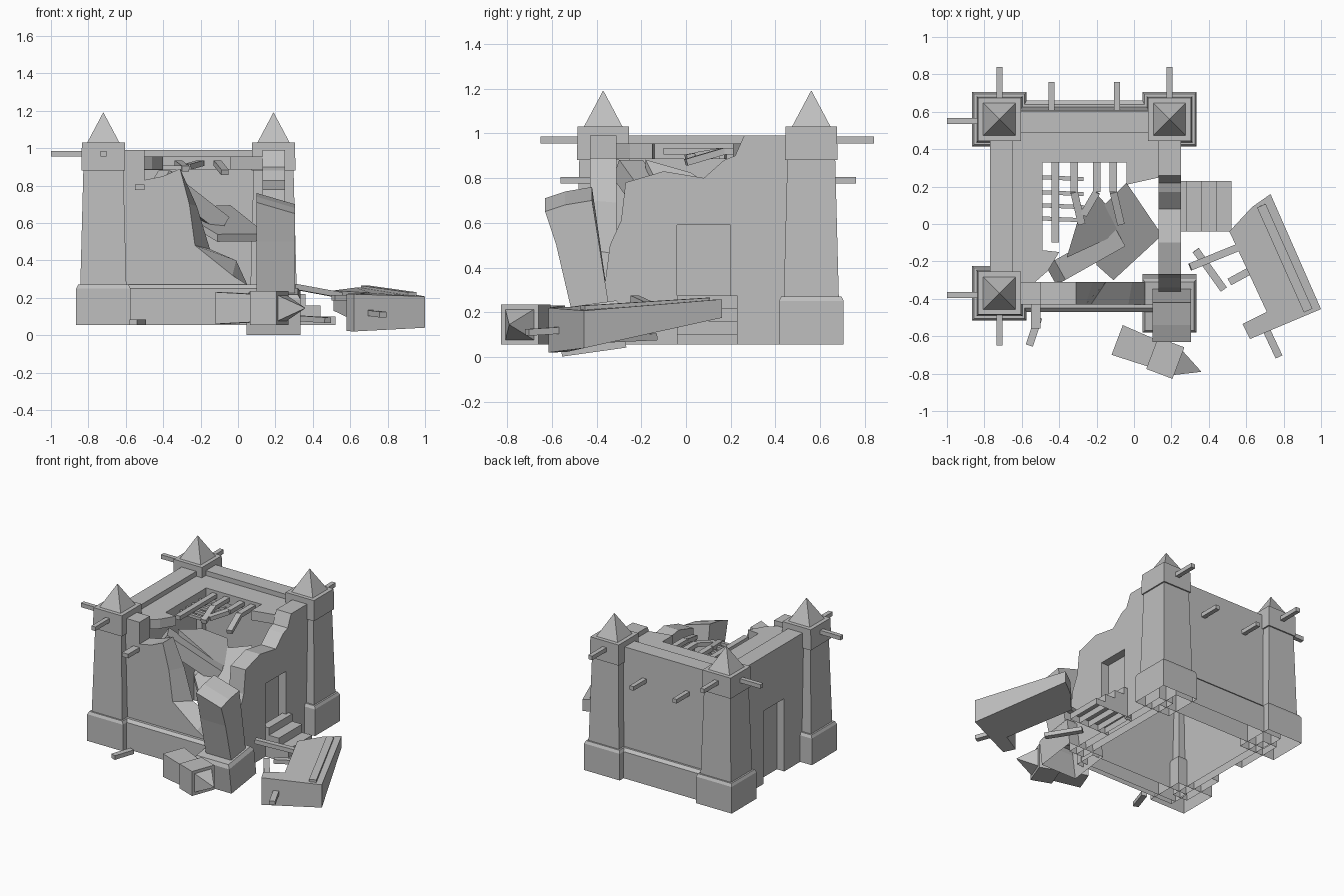
import bpy, bmesh
from math import radians
from mathutils import Vector, Matrix

if "Cube" in bpy.data.objects:
    bpy.data.objects.remove(bpy.data.objects["Cube"])

GREY = (0.52, 0.52, 0.52, 1)
stone = bpy.data.materials.new("stone_grey")
stone.use_nodes = True
stone.diffuse_color = GREY
stone.node_tree.nodes["Principled BSDF"].inputs["Base Color"].default_value = GREY

GROUND, LEDGE, TOP = 0.055, 0.27, 0.99


def finish(name, bm, matrix=Matrix()):
    bmesh.ops.recalc_face_normals(bm, faces=bm.faces)
    # Walls are hollow shells, open where they meet the ground
    soles = [f for f in bm.faces if all(abs(v.co.z - GROUND) < 1e-4 for v in f.verts)]
    bmesh.ops.delete(bm, geom=soles, context="FACES_ONLY")
    mesh = bpy.data.meshes.new(name)
    bm.to_mesh(mesh)
    bm.free()
    mesh.materials.append(stone)
    obj = bpy.data.objects.new(name, mesh)
    obj.matrix_world = matrix
    bpy.context.collection.objects.link(obj)
    return obj


def prism(name, outline, axis, lo, hi, far_outline=None):
    """Extrude a 2D outline along one world axis, optionally into a second outline."""
    bm = bmesh.new()
    place = {"x": lambda a, b, t: (t, a, b),
             "y": lambda a, b, t: (a, t, b),
             "z": lambda a, b, t: (a, b, t)}[axis]
    rings = [[bm.verts.new(place(a, b, t)) for a, b in pts]
             for pts, t in ((outline, lo), (far_outline or outline, hi))]
    for ring in rings:
        bm.faces.new(ring)
    n = len(outline)
    for i in range(n):
        j = (i + 1) % n
        bm.faces.new((rings[0][i], rings[0][j], rings[1][j], rings[1][i]))
    return finish(name, bm)


def loft(name, sections, matrix, open_bottom=False):
    """Stack square sections given as (height, half width)."""
    bm = bmesh.new()
    rings = [[bm.verts.new((sx * h, sy * h, z))
              for sx, sy in ((-1, -1), (1, -1), (1, 1), (-1, 1))] for z, h in sections]
    for low, high in zip(rings, rings[1:]):
        for i in range(4):
            j = (i + 1) % 4
            bm.faces.new((low[i], low[j], high[j], high[i]))
    bm.faces.new(rings[-1])
    if not open_bottom:
        bm.faces.new(rings[0])
    return finish(name, bm, matrix)


def box(name, x, y, z):
    return prism(name, [(x[0], y[0]), (x[1], y[0]), (x[1], y[1]), (x[0], y[1])], "z", *z)


def beam(name, a, b, w=0.032, h=0.03):
    """Square timber or block between two points."""
    a, b = Vector(a), Vector(b)
    bm = bmesh.new()
    bmesh.ops.create_cube(bm, size=1)
    bmesh.ops.scale(bm, vec=(w, h, (b - a).length), verts=bm.verts)
    turn = (b - a).to_track_quat("Z", "Y").to_matrix().to_4x4()
    return finish(name, bm, Matrix.Translation((a + b) / 2) @ turn)


# Three standing corner towers with caps and spires
TOWER = [(GROUND, .145), (.25, .145), (LEDGE, .135), (LEDGE, .123), (.88, .107),
         (.88, .117), (1.03, .115), (1.03, .086), (1.19, .001)]
WEST, EAST, SOUTH, NORTH = -0.72, 0.19, -0.37, 0.56
for label, x, y in (("front_right", WEST, SOUTH), ("back_right", WEST, NORTH),
                    ("back_left", EAST, NORTH)):
    loft(label + "_tower", TOWER, Matrix.Translation((x, y, 0)), True)
    side, end = (1, NORTH) if y > 0 else (-1, SOUTH)
    beam(label + "_cap_beam", (x, y, .97), (x, end + side * .28, .97))
    if x < 0:
        beam(label + "_side_beam", (x, y - .01, .97), (-1, y - .01, .97))

# Back wall with its plinth
prism("back_wall", [(.49, GROUND), (.66, GROUND), (.66, .25), (.64, LEDGE), (.625, LEDGE),
                    (.605, TOP), (.49, TOP)], "x", WEST, EAST)
for x in (-.44, -.09):
    beam("back_wall_beam", (x, .58, .79), (x, .76, .79))

# Right-hand side wall: plain inner layer, outer layer notched by the door
DOOR = [(-.04, GROUND), (-.04, .59), (.2, .59), (.2, GROUND)]
whole = [(NORTH, GROUND), (NORTH, TOP), (SOUTH, TOP), (SOUTH, GROUND)]
prism("right_wall_inner", whole, "x", -.71, -.65)
prism("right_wall_outer", whole + DOOR, "x", -.77, -.71)

# Broken left side wall
broken = [(NORTH, GROUND), (NORTH, TOP), (.26, TOP), (.22, .9), (.17, .88), (.08, .8),
          (-.1, .83), (-.27, .78), (-.29, .61), (-.34, .5), (-.37, LEDGE), (-.37, GROUND)]
prism("left_wall_inner", broken, "x", .13, .19)
prism("left_wall_outer", broken + DOOR, "x", .19, .25)

# Broken front wall, its ragged edge slanting through the thickness, and plinth
head = [(WEST, GROUND), (WEST, TOP), (-.5, TOP), (-.5, .83), (-.4, .85), (-.31, .89)]
prism("front_wall", head + [(-.26, .7), (-.23, .48), (-.03, .32), (.05, LEDGE), (.1, GROUND)],
      "y", -.43, -.31,
      head + [(-.22, .69), (-.15, .46), (-.01, .4), (.05, LEDGE), (.1, GROUND)])
prism("front_plinth", [(-.43, GROUND), (-.47, GROUND), (-.47, .25), (-.45, LEDGE), (-.43, LEDGE)],
      "x", WEST, .1)
beam("front_wall_beam", (-.525, -.4, .79), (-.525, -.56, .79), .05)

# Roof deck around the collapsed opening
prism("roof_deck", [(-.66, .5), (.14, .5), (.14, .25), (-.04, .21), (-.04, .33), (-.49, .33),
                    (-.49, -.14), (-.4, -.15), (-.46, -.25), (-.54, -.32), (-.66, -.32)],
      "z", .885, .955)

# Roof timbers
for x, bend, y, drop in ((-.42, 0, -.1, 0), (-.32, .04, 0, .03), (-.2, -.07, .05, .02),
                         (-.11, .04, 0, .05)):
    middle = (x, .17, .92)
    beam("roof_joist", (x, .34, .92), middle, .04)
    beam("roof_joist_end", middle, (x + bend, y, .92 - drop), .04)
for y in (.25, .17, .1, .03):
    beam("roof_batten", (-.5, y, .895), (-.27, y - .01, .895), .022, .022)

# Collapsed roof slab, sloping gently to a level lower edge
slab = prism("fallen_roof_slab", [(-.2, -.22), (-.11, -.3), (.15, -.06), (-.04, .22), (-.2, .06)],
             "z", 0, .04)
for v in slab.data.vertices:
    v.co.z += .5 + .34 * (v.co.y + .06) - .3 * (v.co.x - .16)

# Parapet block and twisted slab sliding down from the front wall
beam("fallen_parapet", (-.42, -.26, .84), (-.1, -.08, .59), .12, .1)
sheet = prism("twisted_roof_slab", [(-.36, -.18), (-.1, -.06), (-.08, .03), (-.2, .16), (-.3, .02)],
              "z", 0, .04)
for v in sheet.data.vertices:
    v.co.z += .5 - v.co.x * .95

# Sunken, tilted plinth and leaning shaft of the ruined corner tower
loft("ruined_tower_plinth", [(0, .145), (.19, .145), (.215, .13)],
     Matrix.Translation((.19, -.41, .022)) @ Matrix.Rotation(radians(8), 4, "X"), True)
shaft = prism("leaning_tower_shaft", [(-.34, .2), (-.42, .76), (-.54, .74), (-.63, .71),
                                      (-.58, .5), (-.51, .2)], "x", .1, .305)
for v in shaft.data.vertices:
    if v.co.z > .6 and v.co.x > .2:
        v.co.z -= .06

# Tower top lying on the ground
start, tip = Vector((-.09, -.62, .145)), Vector((.36, -.79, .145))
loft("fallen_tower_top", [(0, .085), (.2, .075), (.2, .09), (.35, .09), (.35, .068), (.48, .001)],
     Matrix.Translation(start) @ (tip - start).to_track_quat("Z", "Y").to_matrix().to_4x4())

# Stairs to the left door
for edge, height in ((.28, .275), (.36, .22), (.44, .16), (.52, .1)):
    box("stair_step", (.22, edge), (-.04, .23), (GROUND, height))

# Fallen wall section, its underside rising towards the back
piece = prism("fallen_wall", [(.73, .16), (1, -.455), (.62, -.615), (.58, -.535), (.71, -.47),
                              (.51, -.04), (.63, .09)], "z", 0, 1)
for v in piece.data.vertices:
    if v.co.z > .5:
        v.co.z = .25 + .05 * v.co.y - .1 * max(0, .6 - v.co.x) - .1 * max(0, v.co.x - .8)
    else:
        v.co.z = max(.02, .14 + .22 * v.co.y)
beam("fallen_parapet_strip", (.68, .1, .215), (.93, -.46, .18), .05, .1)

# Loose timbers on the ground
for a, b in (((.3, -.23, .26), (.57, -.12, .21)), ((.33, -.14, .09), (.48, -.35, .08)),
             ((.51, -.31, .2), (.62, -.25, .2)), ((.7, -.55, .12), (.775, -.71, .11)),
             ((-.51, -.5, .07), (-.56, -.65, .07))):
    beam("loose_timber", a, b, .04)
